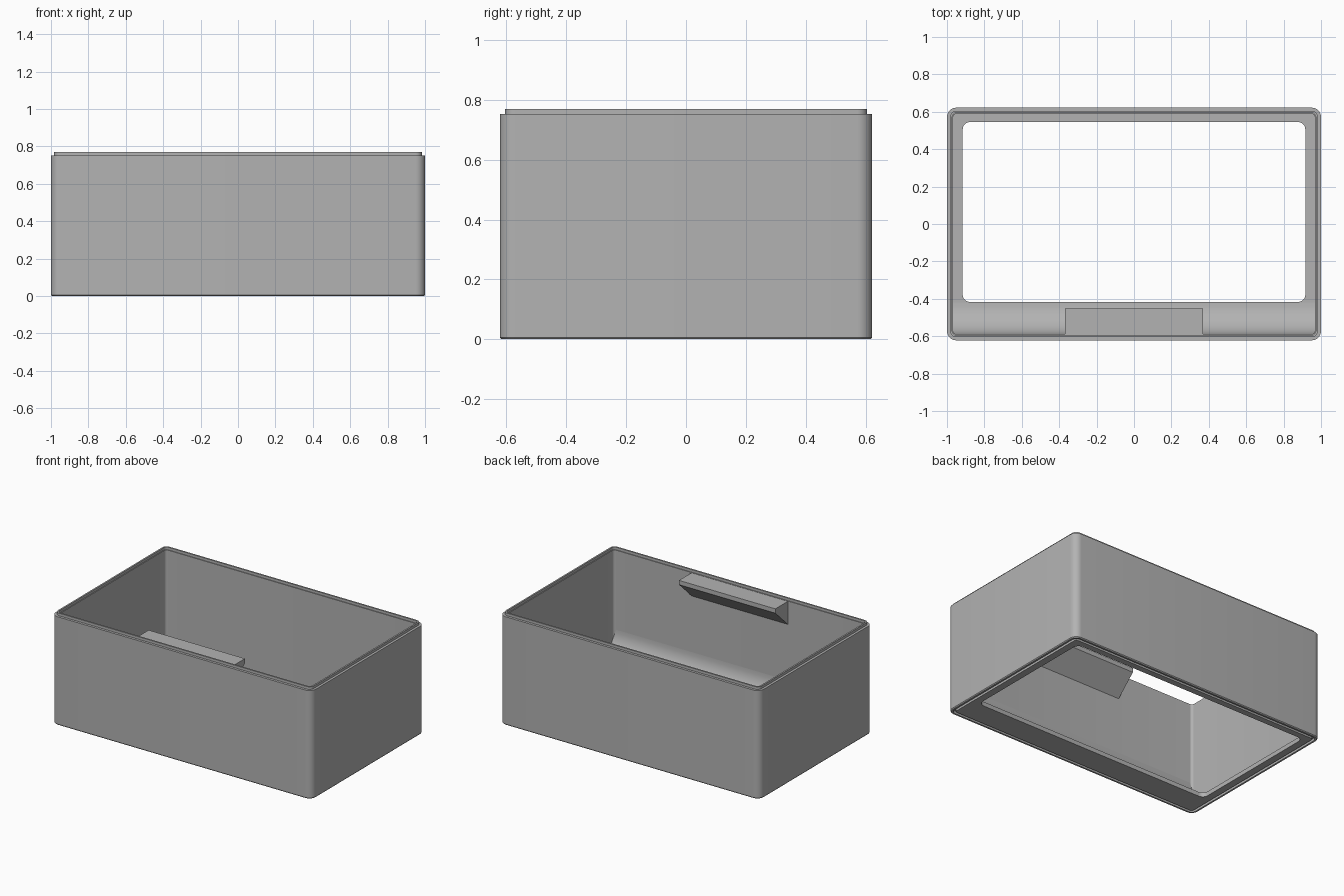
import bpy, bmesh
from math import sin, cos, pi, radians

if "Cube" in bpy.data.objects:
    bpy.data.objects.remove(bpy.data.objects["Cube"])

grey = bpy.data.materials.new("plain grey")
grey.use_nodes = True
COLOUR = (0.45, 0.45, 0.45, 1)
grey.diffuse_color = COLOUR
grey.node_tree.nodes["Principled BSDF"].inputs["Base Color"].default_value = COLOUR

HX, HY = 1.0, 0.622      # outer half sizes
STEP, RIM, FLOOR = 0.752, 0.77, 0.03
WALL = 0.033


def finish(bm, name):
    bmesh.ops.recalc_face_normals(bm, faces=bm.faces)
    mesh = bpy.data.meshes.new(name)
    bm.to_mesh(mesh)
    bm.free()
    mesh.materials.append(grey)
    obj = bpy.data.objects.new(name, mesh)
    bpy.context.collection.objects.link(obj)
    bpy.ops.object.select_all(action='DESELECT')
    obj.select_set(True)
    bpy.context.view_layer.objects.active = obj
    bpy.ops.object.shade_smooth_by_angle(angle=radians(30))
    return obj


def rounded_loop(bm, x, y0, y1, z, r, steps=8):
    """Rounded rectangle of vertices at height z."""
    centres = [(x - r, y1 - r), (r - x, y1 - r), (r - x, y0 + r), (x - r, y0 + r)]
    return [bm.verts.new((cx + r * cos(a), cy + r * sin(a), z))
            for i, (cx, cy) in enumerate(centres)
            for a in [(i + k / steps) * pi / 2 for k in range(steps + 1)]]


def extruded(name, profile, half_width):
    """Closed (y, z) profile extruded along x."""
    bm = bmesh.new()
    ends = [[bm.verts.new((x, y, z)) for y, z in profile]
            for x in (-half_width, half_width)]
    for end in ends:
        bm.faces.new(end)
    n = len(profile)
    for i in range(n):
        j = (i + 1) % n
        bm.faces.new((ends[0][i], ends[0][j], ends[1][j], ends[1][i]))
    return finish(bm, name)


# Box shell: closed chain of rounded loops, with rim lip and underside groove
bm = bmesh.new()


def inset_loop(d, z):
    return rounded_loop(bm, HX - d, d - HY, HY - d, z, max(0.05 - d, 0.018))


def opening(z):
    return rounded_loop(bm, 0.916, -0.417, 0.545, z, 0.04)


loops = [opening(0)]
loops += [inset_loop(d, z) for d, z in (
    (0.034, 0), (0.034, 0.018), (0.017, 0.018), (0.017, 0), (0.005, 0),
    (0, 0.006), (0, STEP), (0.017, STEP), (0.017, RIM),
    (0.028, RIM), (0.028, STEP), (WALL, STEP), (WALL, FLOOR))]
loops.append(opening(FLOOR))
for a, b in zip(loops, loops[1:] + loops[:1]):
    for i in range(len(a)):
        j = (i + 1) % len(a)
        bm.faces.new((a[i], a[j], b[j], b[i]))
finish(bm, "box_shell")

# Concave ramp along the inside of the front wall
R = 0.17
inner = WALL - HY
arc = [(inner + R * (1 - sin(t)), FLOOR + R * (1 - cos(t)))
       for t in [k * pi / 24 for k in range(13)]]
extruded("front_scoop", arc + [(inner - 0.01, FLOOR + R), (inner - 0.01, FLOOR - 0.005),
                               (inner + R, FLOOR - 0.005)], HX - WALL)

# Wedge-shaped label shelf under the front rim
extruded("label_shelf", [(inner - 0.01, 0.75), (-0.452, 0.75), (-0.452, 0.72),
                         (inner, 0.59), (inner - 0.01, 0.59)], 0.37)
